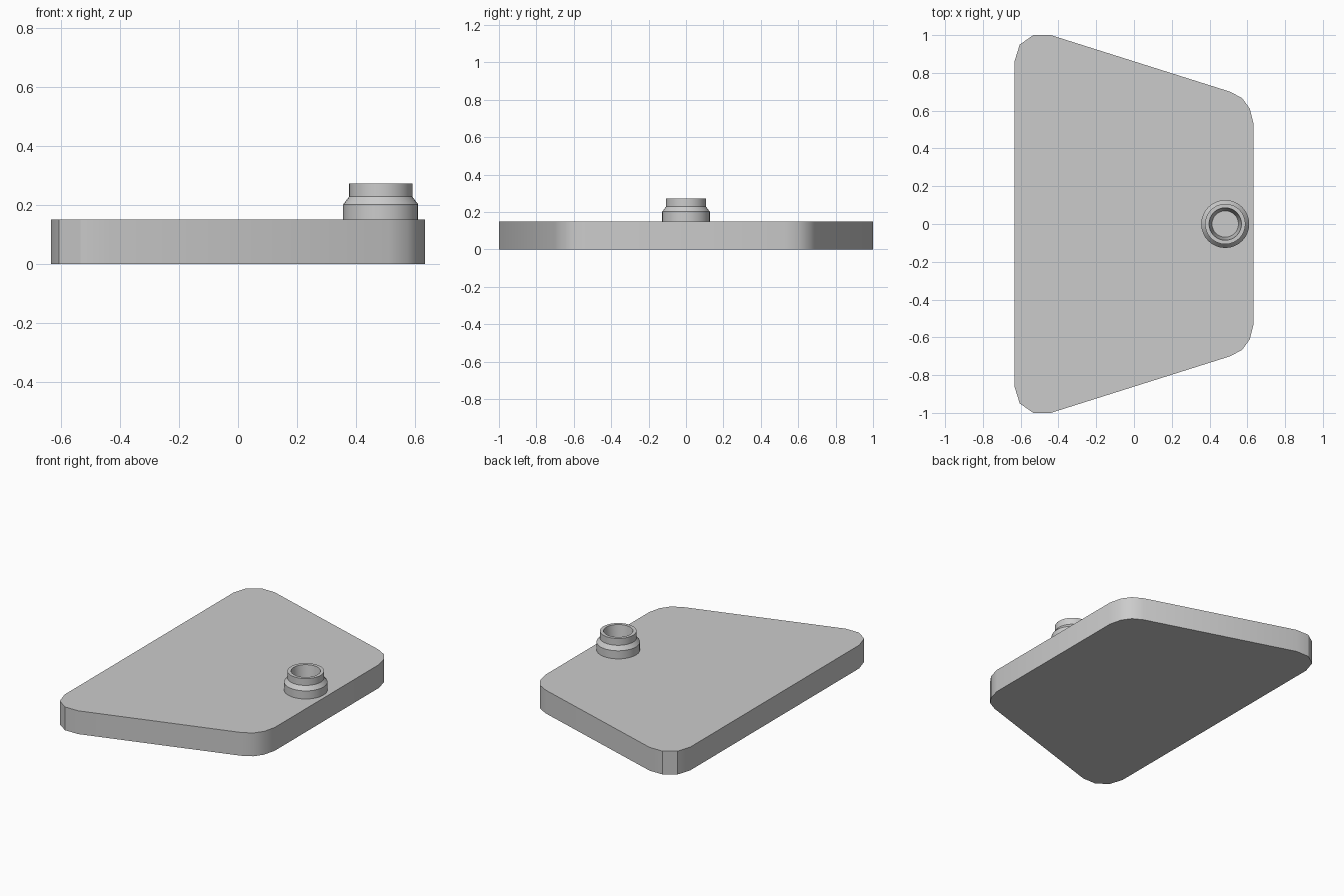
import bpy, bmesh
from math import cos, sin, pi, radians

if "Cube" in bpy.data.objects:
    bpy.data.objects.remove(bpy.data.objects["Cube"])


def finish(bm, name):
    bmesh.ops.recalc_face_normals(bm, faces=bm.faces)
    mesh = bpy.data.meshes.new(name)
    bm.to_mesh(mesh)
    bm.free()
    obj = bpy.data.objects.new(name, mesh)
    bpy.context.collection.objects.link(obj)
    bpy.ops.object.select_all(action='DESELECT')
    obj.select_set(True)
    bpy.context.view_layer.objects.active = obj
    bpy.ops.object.shade_smooth_by_angle(angle=radians(30))
    return obj


# Tapered plate: half outline mirrored across y = 0, then extruded
half = [(-0.633, 0.86), (-0.605, 0.95), (-0.533, 1.0), (-0.44, 1.0),
        (0.51, 0.70), (0.574, 0.665), (0.613, 0.61), (0.633, 0.53)]
outline = half + [(x, -y) for x, y in reversed(half)]
bm = bmesh.new()
base = bm.faces.new([bm.verts.new((x, y, 0)) for x, y in outline])
top = bmesh.ops.extrude_face_region(bm, geom=[base], use_keep_orig=True)['geom']
bmesh.ops.translate(bm, vec=(0, 0, 0.15),
                    verts=[v for v in top if isinstance(v, bmesh.types.BMVert)])
finish(bm, "base_plate")

# Stepped hollow stud: (radius, height) profile spun around its axis
profile = [(0.127, 0.15), (0.127, 0.202), (0.107, 0.228), (0.107, 0.272),
           (0.086, 0.272), (0.07, 0.152)]
SIDES, CX = 32, 0.483
bm = bmesh.new()
rings = [[bm.verts.new((CX + r * cos(2 * pi * i / SIDES), r * sin(2 * pi * i / SIDES), z))
          for i in range(SIDES)] for r, z in profile]
for a, b in zip(rings, rings[1:]):
    for i in range(SIDES):
        j = (i + 1) % SIDES
        bm.faces.new((a[i], a[j], b[j], b[i]))
bm.faces.new(rings[-1])
bm.faces.new(rings[0][::-1])
finish(bm, "hollow_stud")
